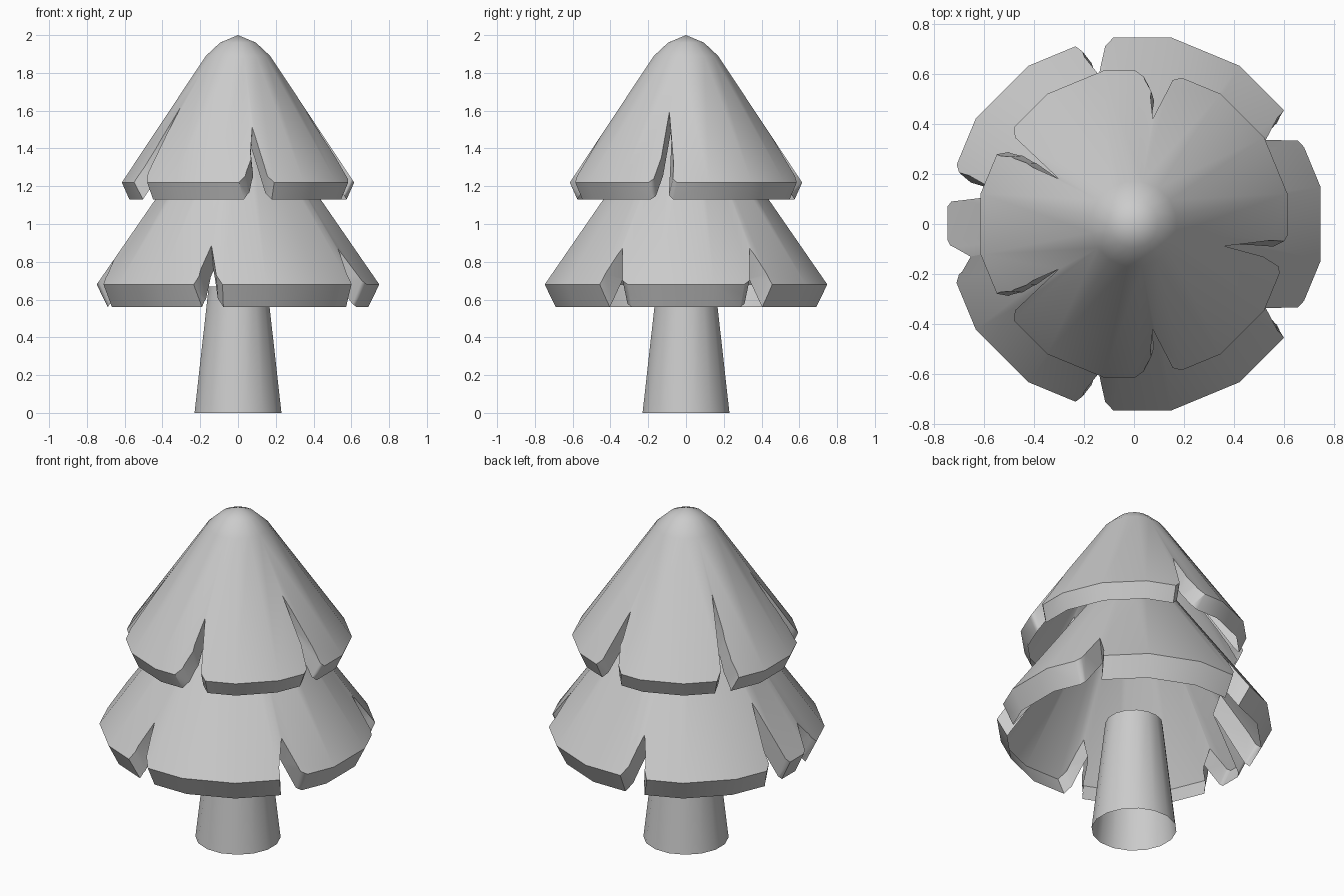
import bpy, bmesh, math
from mathutils import Vector

if "Cube" in bpy.data.objects:
    bpy.data.objects.remove(bpy.data.objects["Cube"], do_unlink=True)

SIDES = 16
FLAT = math.cos(math.pi / SIDES)

grey = bpy.data.materials.new("plain grey")
grey.use_nodes = True
colour = (0.6, 0.6, 0.6, 1)
grey.diffuse_color = colour
grey.node_tree.nodes["Principled BSDF"].inputs["Base Color"].default_value = colour


def add_object(name, bm):
    bmesh.ops.recalc_face_normals(bm, faces=bm.faces)
    mesh = bpy.data.meshes.new(name)
    bm.to_mesh(mesh)
    bm.free()
    mesh.materials.append(grey)
    obj = bpy.data.objects.new(name, mesh)
    bpy.context.collection.objects.link(obj)
    return obj


def lathe(name, profile):
    """Turn a profile around z; it closes where it meets the axis."""
    bm = bmesh.new()
    rings = []
    for r, z in profile:
        if r == 0:
            rings.append([bm.verts.new((0, 0, z))] * SIDES)
            continue
        ring = []
        for i in range(SIDES):
            a = (i + 0.5) * math.tau / SIDES
            ring.append(bm.verts.new((r / FLAT * math.cos(a), r / FLAT * math.sin(a), z)))
        rings.append(ring)
    for low, high in zip(rings, rings[1:]):
        for i in range(SIDES):
            j = (i + 1) % SIDES
            bm.faces.new(dict.fromkeys((low[i], low[j], high[j], high[i])))
    return add_object(name, bm)


def cut_notches(tier, notches, rim, slope, shrink, drop, lean):
    """Cut wedges through the skirt, drawn on its surface and swept inward and down.
    The side listed last leans into the notch."""
    bm = bmesh.new()
    for plan in notches:
        points = [Vector(p) for p in plan]
        apex = min(range(len(points)), key=lambda i: points[i].length)
        reach = (points[-1] - points[apex]).length
        across = (points[0] - points[-1]).normalized() * lean
        leans = [across * ((p - points[apex]).length / reach) if i > apex else Vector((0, 0))
                 for i, p in enumerate(points)]
        points += [points[-1] * 1.3, points[0] * 1.3]
        leans += [across, Vector((0, 0))]
        loops = []
        for k in (-0.4, 1.4):
            loop = []
            for p, side in zip(points, leans):
                q = p * (1 - shrink * k) + side * k
                z = rim[1] + (rim[0] - p.length) * slope - drop * k
                loop.append(bm.verts.new((q.x, q.y, z)))
            bm.faces.new(loop)
            loops.append(loop)
        top, low = loops
        for i in range(len(top)):
            bm.faces.new((top[i - 1], top[i], low[i], low[i - 1]))
    bmesh.ops.triangulate(bm, faces=bm.faces)
    cutter = add_object(tier.name + "_notch_cutter", bm)
    cutter.hide_render = True
    mod = tier.modifiers.new("notches", 'BOOLEAN')
    mod.operation = 'DIFFERENCE'
    mod.solver = 'EXACT'
    mod.object = cutter
    bpy.context.view_layer.objects.active = tier
    bpy.ops.object.modifier_apply(modifier=mod.name)
    bpy.data.objects.remove(cutter, do_unlink=True)


def open_underside(tier):
    """Remove the inner cone, leaving a thin skin with a hanging flange."""
    bm = bmesh.new()
    bm.from_mesh(tier.data)
    inner = []
    for face in bm.faces:
        outward = face.calc_center_median()
        outward.z = 0
        if face.normal.z < -0.4 and face.normal.dot(outward.normalized()) < -0.5:
            inner.append(face)
    bmesh.ops.delete(bm, geom=inner, context='FACES')
    bm.to_mesh(tier.data)
    bm.free()


def mirrored(plan):
    return [plan, [(x, -y) for x, y in plan]]


# Tapered trunk tube, standing free inside the hollow lower tier
trunk = lathe("trunk", [(0.23, 0), (0.155, 0.67)])

# Lower tier: cone skin with a flange that follows the rim and the notches
lower = lathe("lower_foliage", [
    (0, 1.56), (0.69, 0.56), (0.748, 0.68), (0.12, 1.59), (0, 1.65)])
lower_notches = mirrored([(-0.07, 0.76), (-0.115, 0.71), (-0.14, 0.595), (-0.205, 0.69), (-0.24, 0.72)])
lower_notches += mirrored([(0.70, 0.29), (0.655, 0.335), (0.525, 0.335), (0.59, 0.44), (0.61, 0.465)])
lower_notches += [
    [(-0.755, 0.06), (-0.73, 0.09), (-0.52, 0.115), (-0.70, 0.205), (-0.715, 0.25)],
    [(-0.755, -0.05), (-0.735, -0.085), (-0.65, -0.13), (-0.70, -0.20), (-0.715, -0.24)]]
cut_notches(lower, lower_notches, (0.748, 0.68), 1.45, 0.075, 0.12, 0.03)
open_underside(lower)

# Upper tier: the same kind of skin with a rounded tip
upper = lathe("upper_foliage", [
    (0, 1.98), (0.575, 1.13), (0.615, 1.22), (0.17, 1.89), (0.095, 1.96), (0, 2)])
upper_notches = mirrored([(0.205, 0.59), (0.155, 0.575), (0.075, 0.42), (0.07, 0.53), (0.04, 0.59), (0, 0.62)])
upper_notches += mirrored([(-0.48, 0.39), (-0.475, 0.345), (-0.30, 0.18), (-0.43, 0.245), (-0.49, 0.27), (-0.54, 0.275)])
upper_notches += [
    [(0.585, -0.22), (0.58, -0.17), (0.515, -0.13), (0.36, -0.088), (0.60, -0.07), (0.62, -0.04)]]
cut_notches(upper, upper_notches, (0.615, 1.22), 1.506, 0.065, 0.09, 0.03)
open_underside(upper)

# Smooth sides with crisp rims and notch edges
bpy.ops.object.select_all(action='DESELECT')
for obj in (trunk, lower, upper):
    obj.select_set(True)
bpy.context.view_layer.objects.active = upper
bpy.ops.object.shade_smooth_by_angle(angle=math.radians(50))
for obj in (lower, upper):
    mod = obj.modifiers.new("even_shading", 'WEIGHTED_NORMAL')
    mod.keep_sharp = True
